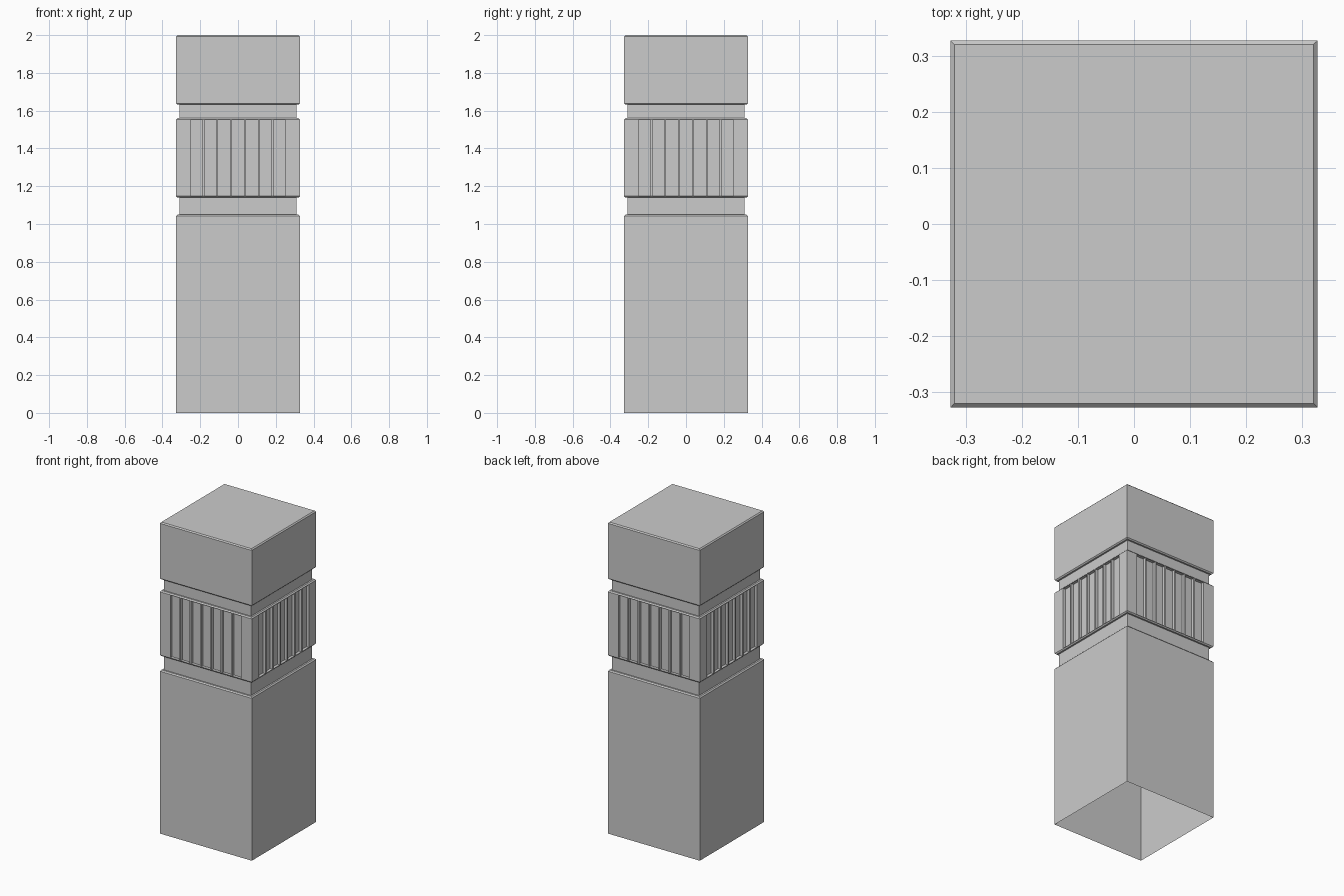
import bpy, bmesh
from mathutils import Matrix
from math import pi

if "Cube" in bpy.data.objects:
    bpy.data.objects.remove(bpy.data.objects["Cube"])

W, N, B = 0.327, 0.31, 0.007      # outer half width, neck half width, chamfer
Z0, Z1 = 1.14 + B, 1.56 - B       # fluted band between its chamfers
bm = bmesh.new()


def ring(h, z):
    return [bm.verts.new((x * h, y * h, z)) for x, y in ((-1, -1), (1, -1), (1, 1), (-1, 1))]


def loft(profile, cap=False):
    rings = [ring(h, z) for h, z in profile]
    for a, b in zip(rings, rings[1:]):
        for i in range(4):
            j = (i + 1) % 4
            bm.faces.new((a[i], a[j], b[j], b[i]))
    if cap:
        bm.faces.new(rings[-1])


# Shaft, open underneath, up to the fluted band
loft([(W, 0), (W, 1.05 - B), (W - B, 1.05), (N, 1.05), (N, 1.14), (W - B, 1.14), (W, Z0)])
# Upper neck and cap block
loft([(W, Z1), (W - B, 1.56), (N, 1.56), (N, 1.632), (W - B, 1.632),
      (W, 1.632 + B), (W, 2 - B), (W - B, 2)], cap=True)

# Fluted band: seven recessed panels on each side
COUNT, PITCH, FW, DEPTH = 7, 0.0734, 0.0635, 0.018
LO, HI = 1.149, 1.551


def side(rot):
    def quad(*pts):
        bm.faces.new([bm.verts.new(rot @ Matrix.Translation(p).to_translation()) for p in pts])

    def front(x0, x1, z0, z1, y=-W):
        quad((x0, y, z0), (x1, y, z0), (x1, y, z1), (x0, y, z1))

    front(-W, W, Z0, LO)
    front(-W, W, HI, Z1)
    x = -W
    f, k = -W, -W + DEPTH
    for i in range(COUNT):
        a = (i - (COUNT - 1) / 2) * PITCH - FW / 2
        b = a + FW
        front(x, a, LO, HI)
        front(a, b, LO, HI, k)
        quad((a, f, LO), (a, k, LO), (a, k, HI), (a, f, HI))
        quad((b, k, LO), (b, f, LO), (b, f, HI), (b, k, HI))
        quad((a, f, LO), (b, f, LO), (b, k, LO), (a, k, LO))
        quad((a, k, HI), (b, k, HI), (b, f, HI), (a, f, HI))
        x = b
    front(x, W, LO, HI)


# keep the band edges in order when the flutes reach past its chamfers
for n in range(4):
    side(Matrix.Rotation(n * pi / 2, 3, 'Z'))

bmesh.ops.remove_doubles(bm, verts=bm.verts, dist=1e-5)
mesh = bpy.data.meshes.new("pillar")
bm.to_mesh(mesh)
bm.free()
bpy.context.collection.objects.link(bpy.data.objects.new("fluted_pillar", mesh))
